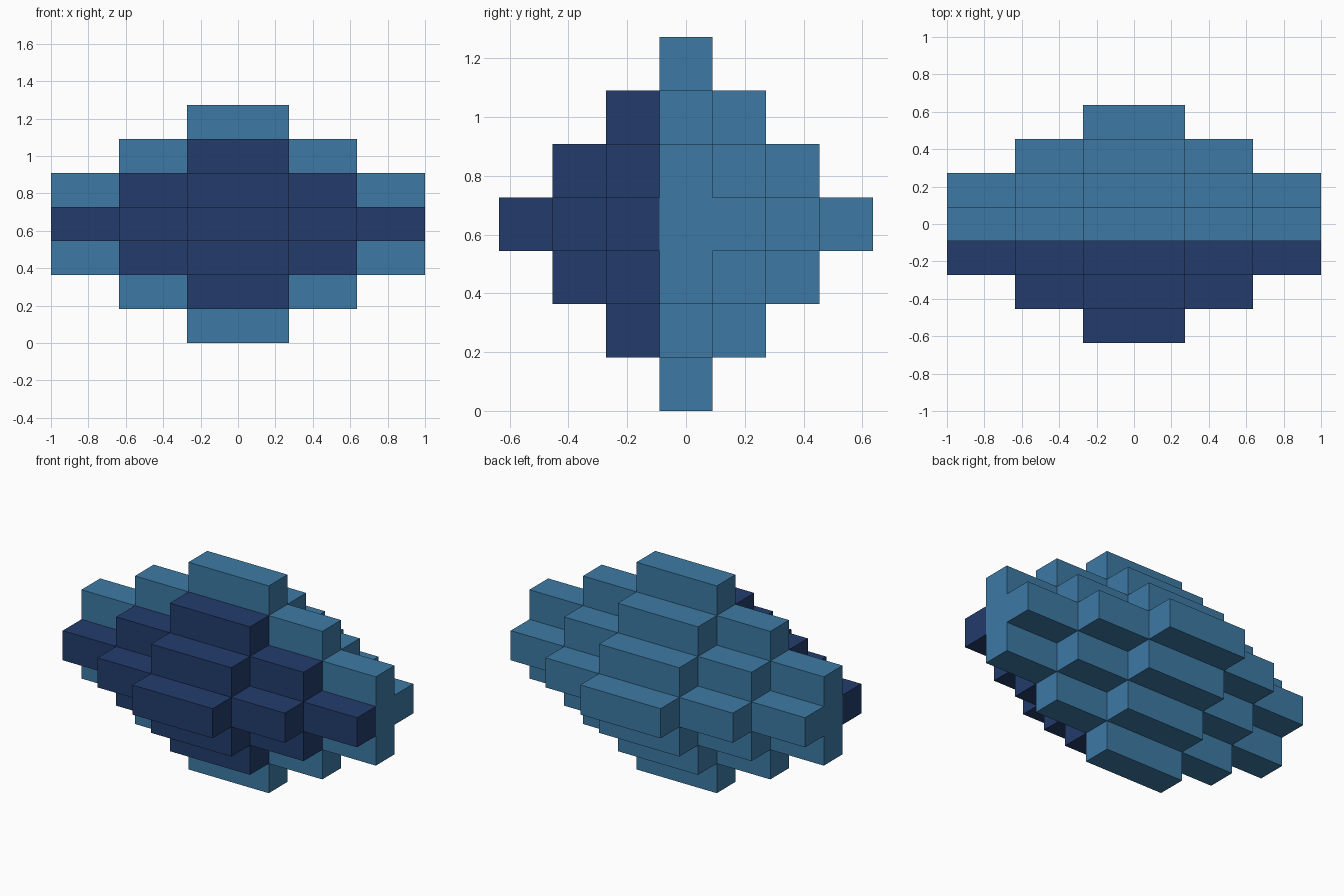
import bpy, bmesh
from mathutils import Vector

cube = bpy.data.objects.get("Cube")
if cube:
    bpy.data.objects.remove(cube, do_unlink=True)

UNIT = 2 / 11                                # size of one step
X_CUTS = [-5.5, -3.5, -1.5, 1.5, 3.5, 5.5]   # long blocks along x


def make_material(name, rgb):
    linear = [((c / 255 + 0.055) / 1.055) ** 2.4 for c in rgb] + [1.0]
    mat = bpy.data.materials.new(name)
    mat.use_nodes = True
    mat.diffuse_color = linear
    mat.node_tree.nodes["Principled BSDF"].inputs["Base Color"].default_value = linear
    return mat


def filled(i, j, k):
    """Stepped diamond: each block outward shortens the allowed reach."""
    return abs(i) + abs(j) + abs(k) <= 3 and abs(i) <= 2


def bounds(i, j, k):
    low = Vector((X_CUTS[i + 2], j - 0.5, k + 3)) * UNIT
    high = Vector((X_CUTS[i + 3], j + 0.5, k + 4)) * UNIT
    return low, high


bm = bmesh.new()


def add_side(cell, axis, sign):
    """One outward-facing rectangle on the given side of a block."""
    box = bounds(*cell)
    u, v = (axis + 1) % 3, (axis + 2) % 3
    corners = []
    for a, b in ((0, 0), (1, 0), (1, 1), (0, 1)):
        p = Vector()
        p[axis] = box[sign > 0][axis]
        p[u], p[v] = box[a][u], box[b][v]
        corners.append(bm.verts.new(p))
    if sign < 0:
        corners.reverse()
    face = bm.faces.new(corners)
    face.material_index = 1 if cell[1] < 0 else 0   # front half is navy


# Outer skin of the stepped body: only sides without a neighbour
for i in range(-2, 3):
    for j in range(-3, 4):
        for k in range(-3, 4):
            if not filled(i, j, k):
                continue
            for axis in range(3):
                for sign in (-1, 1):
                    near = [i, j, k]
                    near[axis] += sign
                    if not filled(*near):
                        add_side((i, j, k), axis, sign)

bmesh.ops.remove_doubles(bm, verts=bm.verts, dist=0.0001)

mesh = bpy.data.meshes.new("stepped_diamond_body")
bm.to_mesh(mesh)
bm.free()
mesh.materials.append(make_material("steel blue", (61, 122, 165)))
mesh.materials.append(make_material("navy blue", (35, 60, 108)))
body = bpy.data.objects.new("stepped_diamond_body", mesh)
bpy.context.collection.objects.link(body)
